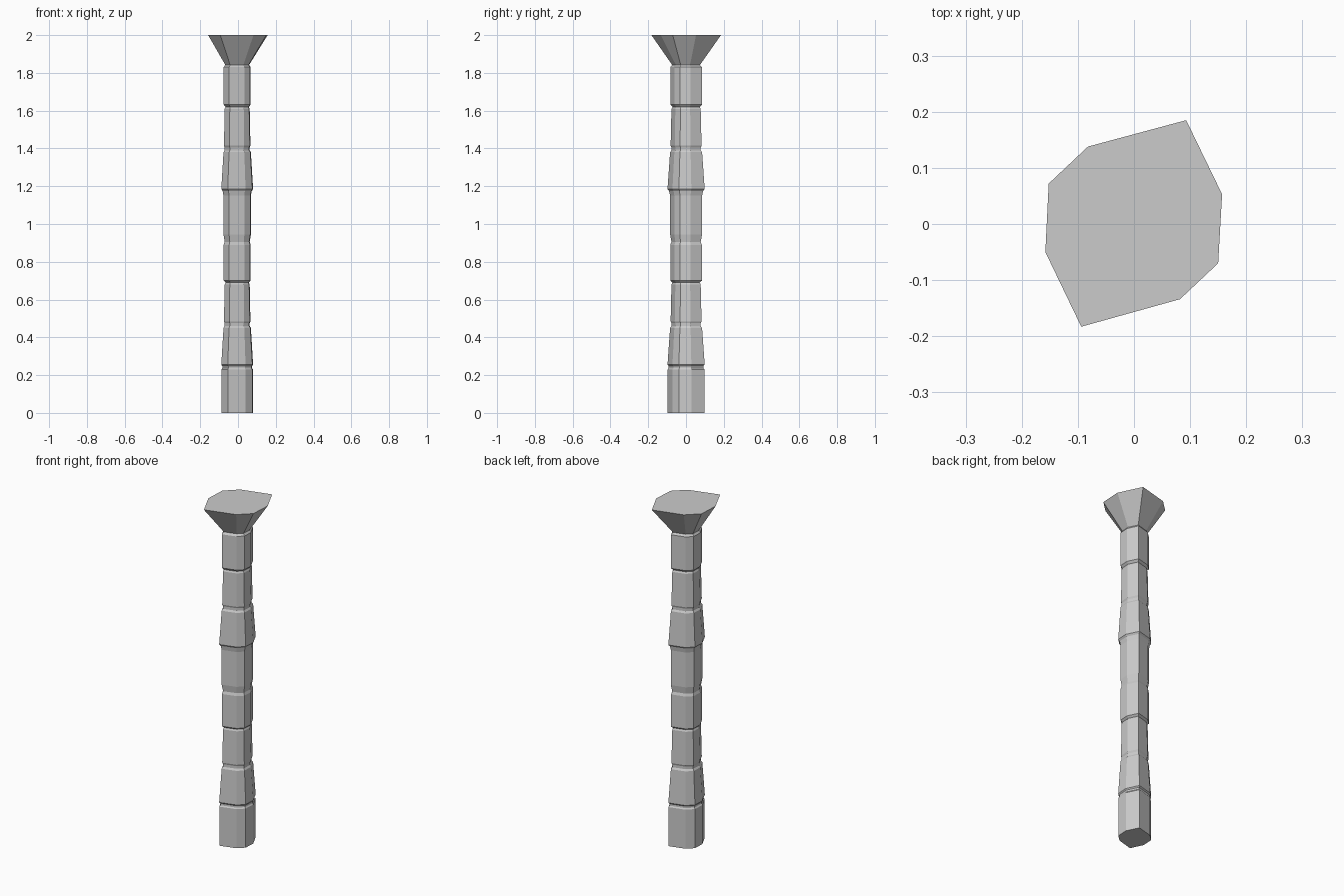
import bpy, bmesh

# Irregular eight-sided cross-section, as seen at the flared top
SECTION = [(0.093, 0.185), (-0.082, 0.138), (-0.152, 0.072), (-0.158, -0.050),
           (-0.094, -0.183), (0.082, -0.134), (0.150, -0.070), (0.157, 0.053)]


def loft(name, rings):
    """Skin the section through (height, scale) rings and cap both ends."""
    bm = bmesh.new()
    prev = None
    for z, s in rings:
        dx = -0.004 if s < 0.9 else 0
        ring = [bm.verts.new((x * s + dx, y * s, z)) for x, y in SECTION]
        if prev is None:
            bm.faces.new(ring[::-1])
        else:
            n = len(ring)
            for i in range(n):
                j = (i + 1) % n
                bm.faces.new((prev[i], prev[j], ring[j], ring[i]))
        prev = ring
    bm.faces.new(prev)
    bmesh.ops.recalc_face_normals(bm, faces=bm.faces[:])
    me = bpy.data.meshes.new(name)
    bm.to_mesh(me)
    bm.free()
    ob = bpy.data.objects.new(name, me)
    bpy.context.collection.objects.link(ob)
    return ob


# Stacked stem segments with narrow grooves, then the flared cap
loft("segmented_post", [
    (0.00, 0.53), (0.23, 0.53), (0.237, 0.50), (0.248, 0.50),
    (0.255, 0.535), (0.45, 0.46), (0.46, 0.42), (0.475, 0.42),
    (0.485, 0.445), (0.68, 0.42), (0.69, 0.39),
    (0.70, 0.455), (0.89, 0.455), (0.905, 0.42),
    (0.945, 0.46), (1.15, 0.46), (1.175, 0.49),
    (1.185, 0.535), (1.38, 0.46), (1.39, 0.42), (1.405, 0.42),
    (1.415, 0.445), (1.61, 0.42), (1.62, 0.39),
    (1.632, 0.455), (1.83, 0.455), (1.842, 0.40),
    (2.00, 1.0)])
